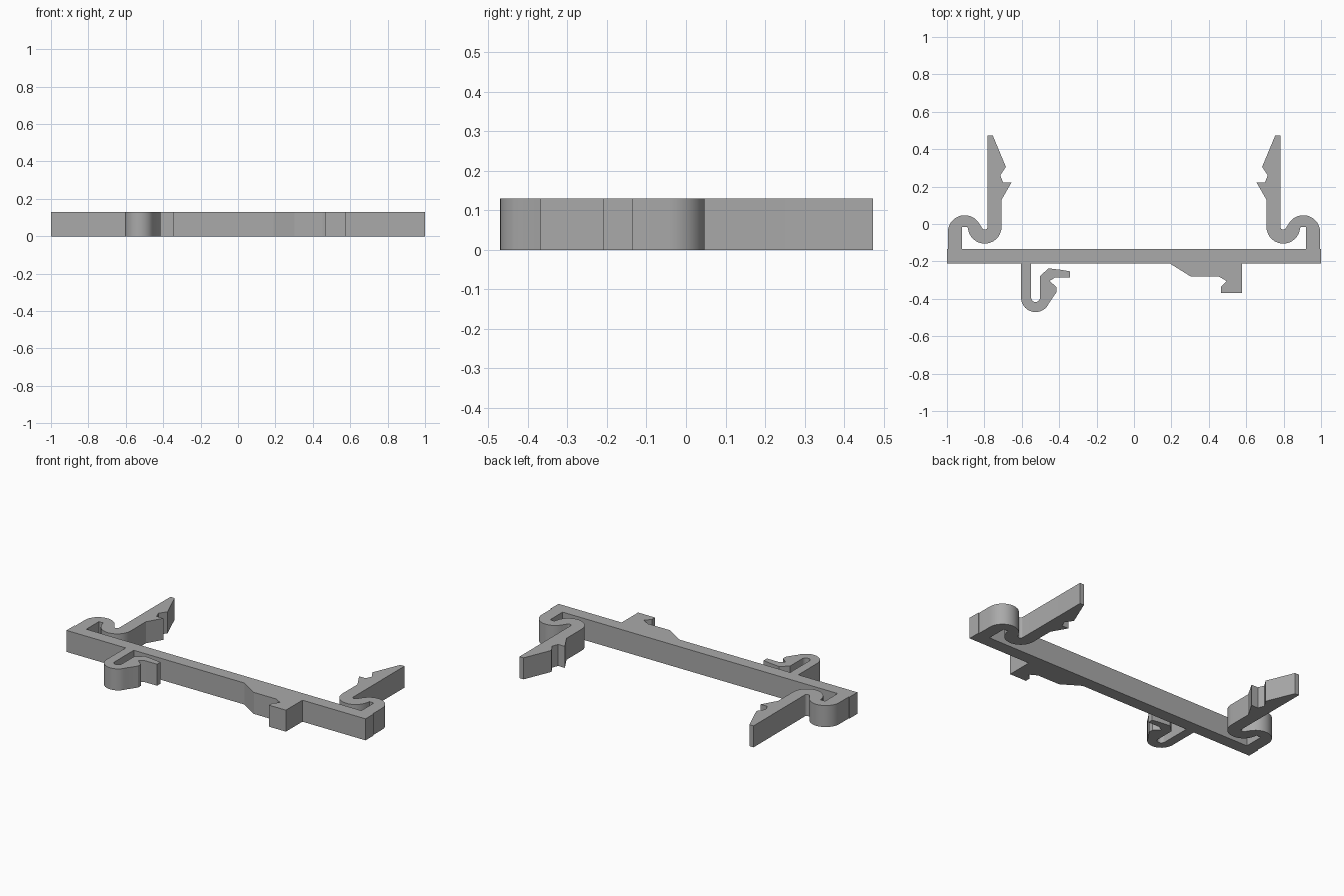
import bpy, bmesh
from math import cos, sin, radians

HEIGHT = 0.13

if "Cube" in bpy.data.objects:
    bpy.data.objects.remove(bpy.data.objects["Cube"], do_unlink=True)

grey = bpy.data.materials.new("plain grey")
grey.use_nodes = True
grey.diffuse_color = (0.4, 0.4, 0.4, 1)
grey.node_tree.nodes["Principled BSDF"].inputs["Base Color"].default_value = grey.diffuse_color


def arc(center, radius, start, end, steps=14):
    """Points along an arc, angles in degrees."""
    angles = [radians(start + (end - start) * i / steps) for i in range(steps + 1)]
    return [(center[0] + radius * cos(a), center[1] + radius * sin(a)) for a in angles]


def extrude_outline(name, outline, side=1):
    """Flat outline raised to the common height; side=-1 mirrors it in x."""
    bm = bmesh.new()
    face = bm.faces.new([bm.verts.new((side * x, y, 0)) for x, y in outline])
    raised = bmesh.ops.extrude_face_region(bm, geom=[face], use_keep_orig=True)["geom"]
    bmesh.ops.translate(bm, vec=(0, 0, HEIGHT),
                        verts=[g for g in raised if isinstance(g, bmesh.types.BMVert)])
    bmesh.ops.recalc_face_normals(bm, faces=bm.faces)
    mesh = bpy.data.meshes.new(name)
    bm.to_mesh(mesh)
    bm.free()
    mesh.materials.append(grey)
    obj = bpy.data.objects.new(name, mesh)
    bpy.context.collection.objects.link(obj)
    bpy.ops.object.select_all(action="DESELECT")
    obj.select_set(True)
    bpy.context.view_layer.objects.active = obj
    bpy.ops.object.shade_smooth_by_angle(angle=radians(25))


# Long base bar
extrude_outline("base_bar", [(-1, -.21), (1, -.21), (1, -.135), (-1, -.135)])

# Pair of S-shaped spring arms with barbed tips
outer_bend, inner_bend = (-.905, -.043), (-.798, -.015)
barb = [(-.783, .473), (-.755, .473), (-.685, .305), (-.715, .26),
        (-.70, .222), (-.655, .222), (-.708, .13)]
arm = ([(-.995, -.135)]
       + arc(outer_bend, .09, 180, 31)
       + arc(inner_bend, .015, 211, 360)
       + barb
       + arc(inner_bend, .09, 360, 190)
       + [(-.89, -.015), (-.92, -.015), (-.92, -.135)])
extrude_outline("right_spring_arm", arm)
extrude_outline("left_spring_arm", arm, side=-1)

# Curled front clip with a hooked lip
curl = (-.526, -.393)
lip = [(-.414, -.364), (-.414, -.337), (-.452, -.305), (-.42, -.285), (-.342, -.285),
       (-.342, -.253), (-.39, -.245), (-.457, -.237), (-.502, -.278)]
clip = ([(-.604, -.21)]
        + arc(curl, .078, 180, 338)
        + lip
        + arc(curl, .024, 360, 180)
        + [(-.55, -.21)])
extrude_outline("front_clip", clip)

# Rigid front catch with sloped shoulder
extrude_outline("front_catch", [
    (.19, -.21), (.302, -.28), (.452, -.28), (.495, -.305), (.465, -.337),
    (.465, -.368), (.578, -.368), (.578, -.21)])
